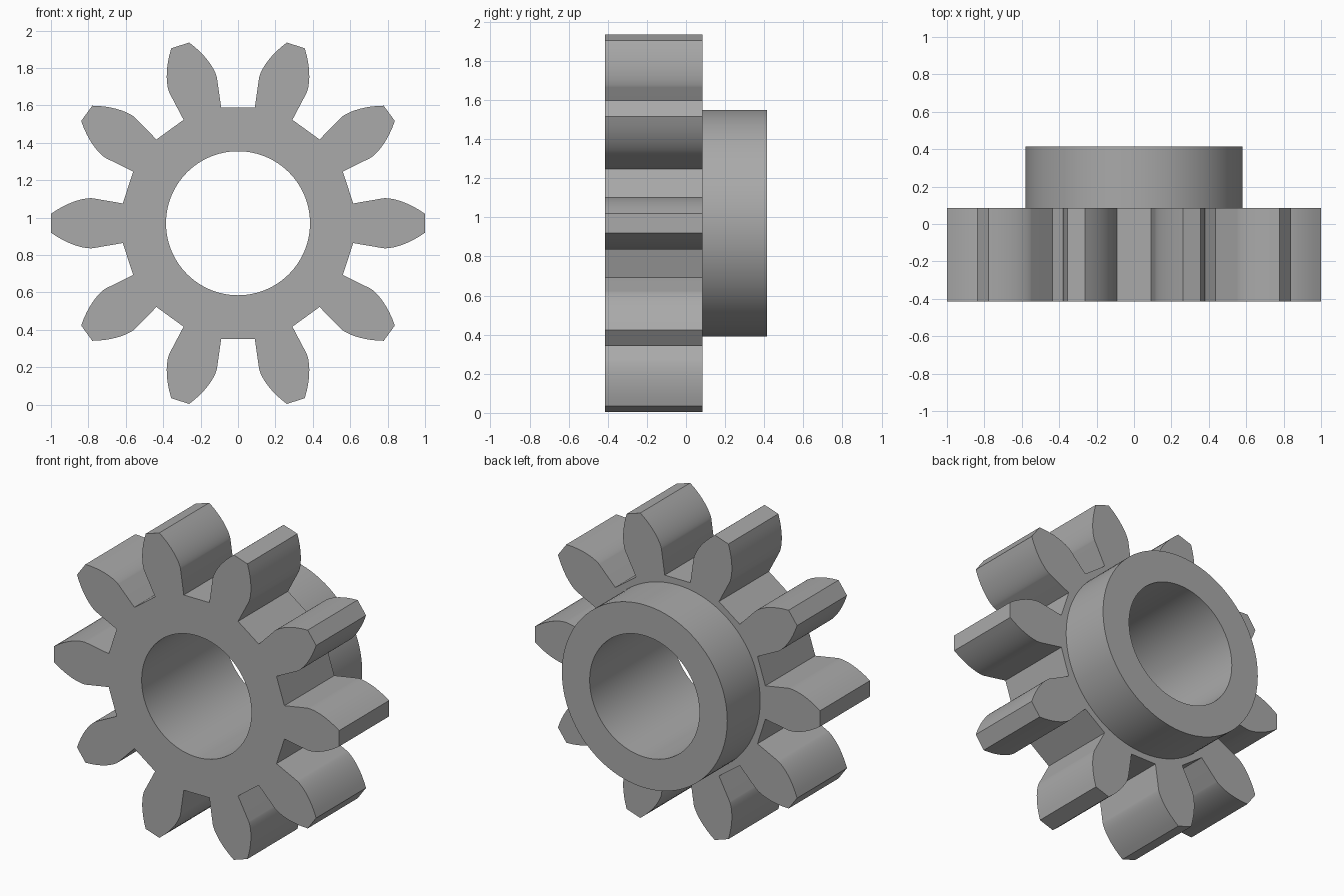
import bpy, bmesh, math
from mathutils import Vector

cube = bpy.data.objects.get("Cube")
if cube:
    bpy.data.objects.remove(cube, do_unlink=True)

TEETH = 10
ROOT, BASE, TIP = 0.625, 0.787, 1.001
HALF_ANGLE = math.radians(9.75)
CENTRE_Z = 0.97
FRONT, STEP, BACK = -0.415, 0.085, 0.415

steel = bpy.data.materials.new("grey metal")
steel.use_nodes = True
GREY = (0.4, 0.4, 0.4, 1)
steel.diffuse_color = GREY
steel.node_tree.nodes["Principled BSDF"].inputs["Base Color"].default_value = GREY


def circle(radius, sides=96):
    return [(radius, 2 * math.pi * i / sides) for i in range(sides)]


def prism(name, outline, y0, y1):
    """Extrude a polar outline (radius, angle) along y."""
    bm = bmesh.new()
    ring = [bm.verts.new((r * math.cos(a), y0, CENTRE_Z + r * math.sin(a)))
            for r, a in outline]
    face = bm.faces.new(ring)
    grown = bmesh.ops.extrude_face_region(bm, geom=[face])["geom"]
    top = [v for v in grown if isinstance(v, bmesh.types.BMVert)]
    bmesh.ops.translate(bm, verts=top, vec=Vector((0, y1 - y0, 0)))
    bmesh.ops.recalc_face_normals(bm, faces=bm.faces)
    mesh = bpy.data.meshes.new(name)
    bm.to_mesh(mesh)
    bm.free()
    mesh.materials.append(steel)
    obj = bpy.data.objects.new(name, mesh)
    bpy.context.collection.objects.link(obj)
    return obj


def combine(target, other, operation):
    mod = target.modifiers.new(operation.title(), 'BOOLEAN')
    mod.operation, mod.object, mod.solver = operation, other, 'EXACT'
    bpy.context.view_layer.objects.active = target
    bpy.ops.object.modifier_apply(modifier=mod.name)
    bpy.data.objects.remove(other, do_unlink=True)


# One tooth flank: straight radial root, then an involute up to the tip
roll = math.sqrt((TIP / BASE) ** 2 - 1)
flank = [(ROOT, HALF_ANGLE)]
for i in range(13):
    t = roll * i / 12
    flank.append((BASE * math.hypot(1, t), HALF_ANGLE - t + math.atan(t)))
tooth = [(r, -a) for r, a in flank] + flank[::-1]
outline = [(r, a + 2 * math.pi * k / TEETH) for k in range(TEETH) for r, a in tooth]

# Toothed wheel with a hub behind it and a bore through both
gear = prism("gear_wheel", outline, FRONT, STEP)
hub = prism("hub", circle(0.58), STEP - 0.1, BACK)
bore = prism("bore_cutter", circle(0.385), FRONT - 0.1, BACK + 0.1)
combine(gear, hub, 'UNION')
combine(gear, bore, 'DIFFERENCE')

bpy.ops.object.select_all(action='DESELECT')
gear.select_set(True)
bpy.context.view_layer.objects.active = gear
bpy.ops.object.shade_smooth_by_angle(angle=math.radians(25))
